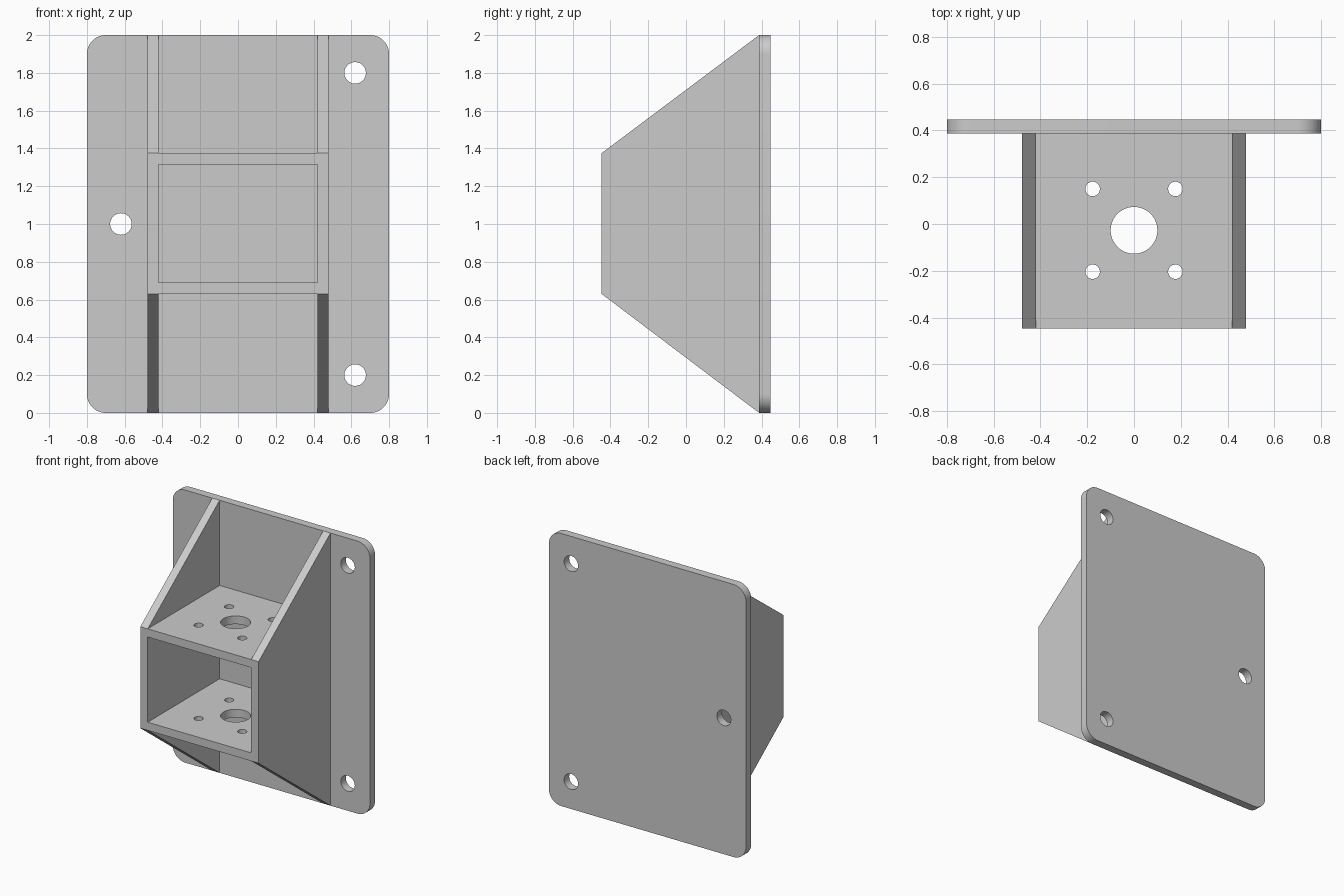
import bpy, bmesh, math
from mathutils import Matrix, Vector

cube = bpy.data.objects.get("Cube")
if cube:
    bpy.data.objects.remove(cube, do_unlink=True)

# Single grey finish
grey = bpy.data.materials.new("plain_grey")
grey.use_nodes = True
colour = (0.6, 0.6, 0.6, 1)
grey.diffuse_color = colour
grey.node_tree.nodes["Principled BSDF"].inputs["Base Color"].default_value = colour

# Main dimensions
WALL = 0.06
BACK, FRONT = 0.447, -0.447
PLATE_FRONT = BACK - WALL
OUTER = 0.48
INNER = OUTER - WALL
LOW, HIGH = 0.63, 1.375


def add_object(name, bm):
    bmesh.ops.recalc_face_normals(bm, faces=bm.faces)
    mesh = bpy.data.meshes.new(name)
    bm.to_mesh(mesh)
    bm.free()
    mesh.materials.append(grey)
    obj = bpy.data.objects.new(name, mesh)
    bpy.context.collection.objects.link(obj)
    return obj


def prism(name, outline, depth):
    """Extrude a closed 3D outline along the depth vector."""
    bm = bmesh.new()
    face = bm.faces.new([bm.verts.new(p) for p in outline])
    extruded = bmesh.ops.extrude_face_region(bm, geom=[face])["geom"]
    verts = [v for v in extruded if isinstance(v, bmesh.types.BMVert)]
    bmesh.ops.translate(bm, verts=verts, vec=Vector(depth))
    return add_object(name, bm)


def box(name, x, y, z):
    outline = [(x[0], y[0], z[0]), (x[1], y[0], z[0]),
               (x[1], y[1], z[0]), (x[0], y[1], z[0])]
    return prism(name, outline, (0, 0, z[1] - z[0]))


def drill(name, centre, radius, length, along_y=False):
    bm = bmesh.new()
    turn = Matrix.Rotation(math.pi / 2, 4, 'X') if along_y else Matrix()
    bmesh.ops.create_cone(bm, cap_ends=True, segments=48, radius1=radius,
                          radius2=radius, depth=length,
                          matrix=Matrix.Translation(centre) @ turn)
    return add_object(name, bm)


def cut(target, cutters):
    """Subtract every cutter, bake the result and discard the cutters."""
    for c in cutters:
        c.hide_render = True
        mod = target.modifiers.new("cut", 'BOOLEAN')
        mod.operation = 'DIFFERENCE'
        mod.solver = 'EXACT'
        mod.object = c
    graph = bpy.context.evaluated_depsgraph_get()
    mesh = bpy.data.meshes.new_from_object(target.evaluated_get(graph))
    target.modifiers.clear()
    target.data = mesh
    for c in cutters:
        bpy.data.objects.remove(c, do_unlink=True)


# Back plate with rounded corners
radius, steps = 0.1, 12
outline = []
for i, (sx, sz) in enumerate([(1, 1), (-1, 1), (-1, -1), (1, -1)]):
    for s in range(steps + 1):
        a = (i + s / steps) * math.pi / 2
        outline.append((sx * (0.8 - radius) + radius * math.cos(a), PLATE_FRONT,
                        1 + sz * (1 - radius) + radius * math.sin(a)))
back_plate = prism("back_plate", outline, (0, WALL, 0))
cut(back_plate, [drill("screw_hole", (x, PLATE_FRONT, z), 0.057, 0.5, True)
                 for x, z in [(0.62, 1.8), (0.62, 0.2), (-0.62, 1)]])

# Housing: tapered block hollowed into two side walls and two shelves
side = [(-OUTER, PLATE_FRONT, 0), (-OUTER, FRONT, LOW),
        (-OUTER, FRONT, HIGH), (-OUTER, PLATE_FRONT, 2)]
housing = prism("housing", side, (2 * OUTER, 0, 0))
pockets = [(-0.2, LOW), (LOW + WALL, HIGH - WALL), (HIGH, 2.2)]
cutters = [box("pocket", (-INNER, INNER), (-0.7, 0.6), z) for z in pockets]

# Shelf holes: a central bore and four screws around it
bore_y, spacing = -0.027, 0.177
cutters.append(drill("bore", (0, bore_y, 1), 0.1, 1.4))
for sx in (-1, 1):
    for sy in (-1, 1):
        cutters.append(drill("shelf_hole",
                             (sx * spacing, bore_y + sy * spacing, 1), 0.031, 1.4))
cut(housing, cutters)

# Smooth the round edges, keep the corners sharp
bpy.ops.object.select_all(action='DESELECT')
for obj in (back_plate, housing):
    obj.select_set(True)
    bpy.context.view_layer.objects.active = obj
bpy.ops.object.shade_smooth_by_angle(angle=math.radians(30))
